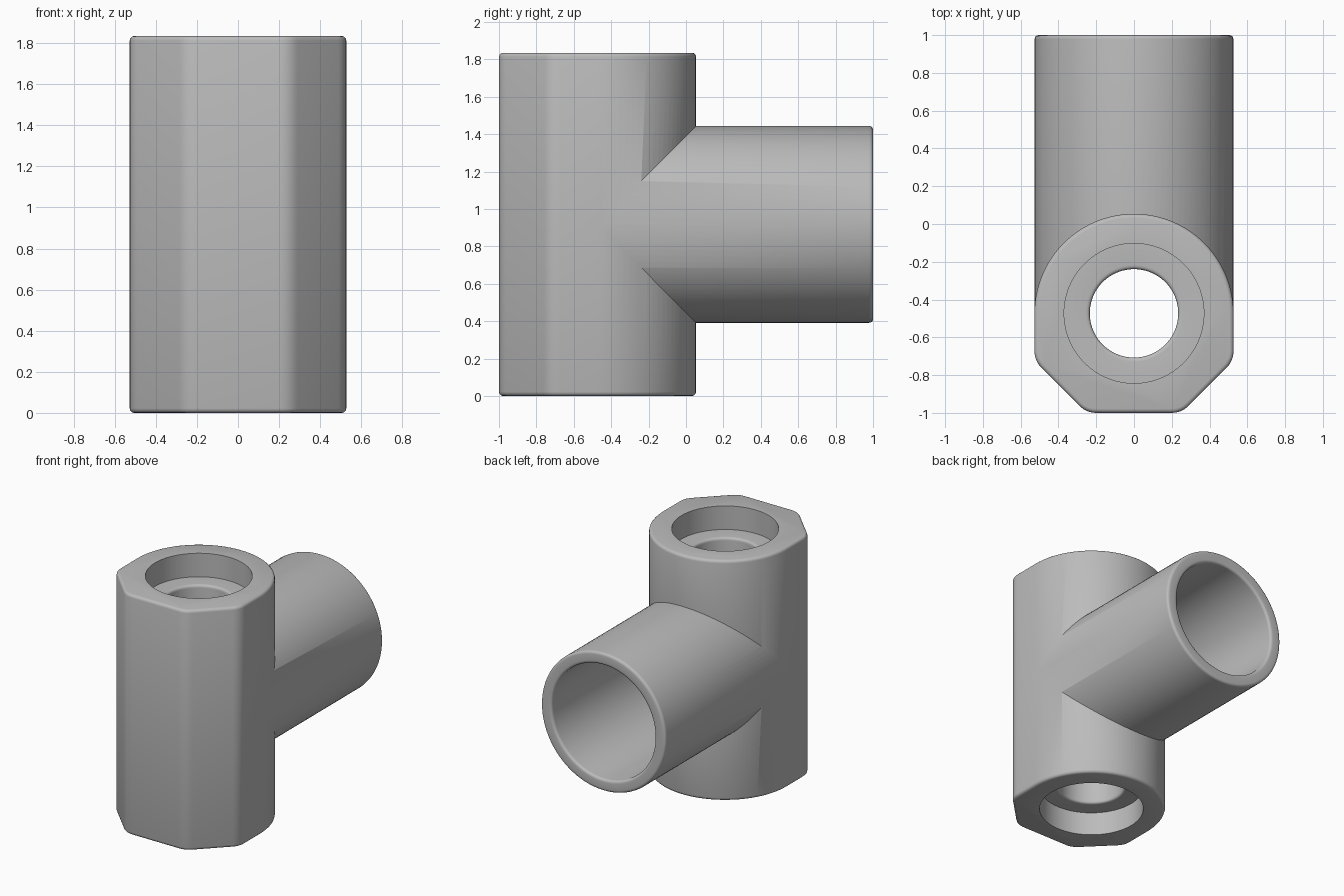
import bpy, bmesh, math
from mathutils import Vector, Matrix

if "Cube" in bpy.data.objects:
    bpy.data.objects.remove(bpy.data.objects["Cube"], do_unlink=True)

R = 0.527           # outer radius of both tubes
H = 1.835           # height of the upright body
YC = R - 1          # y of the upright axis
ROUND = 0.022       # small edge rounding
STEPS = 96

grey = bpy.data.materials.new("plain grey")
grey.use_nodes = True
grey.diffuse_color = (0.5, 0.5, 0.5, 1)
grey.node_tree.nodes["Principled BSDF"].inputs["Base Color"].default_value = (0.5, 0.5, 0.5, 1)


def add_object(name, bm):
    bmesh.ops.recalc_face_normals(bm, faces=bm.faces)
    mesh = bpy.data.meshes.new(name)
    bm.to_mesh(mesh)
    bm.free()
    mesh.materials.append(grey)
    obj = bpy.data.objects.new(name, mesh)
    bpy.context.collection.objects.link(obj)
    return obj


def round_corner(a, corner, b, size, steps=6):
    """Points of a soft corner between the directions to a and b."""
    a, corner, b = Vector(a), Vector(corner), Vector(b)
    p = corner + (a - corner).normalized() * size
    q = corner + (b - corner).normalized() * size
    ts = [i / steps for i in range(steps + 1)]
    return [p * (1 - t) ** 2 + corner * 2 * t * (1 - t) + q * t * t for t in ts]


def lathe(name, profile, matrix):
    """Solid of revolution about z; the profile starts and ends on the axis."""
    bm = bmesh.new()
    verts = [bm.verts.new((r, 0, z)) for r, z in profile]
    edges = [bm.edges.new(pair) for pair in zip(verts, verts[1:])]
    bmesh.ops.spin(bm, geom=verts + edges, cent=(0, 0, 0), axis=(0, 0, 1),
                   angle=math.tau, steps=STEPS, use_merge=True)
    bmesh.ops.remove_doubles(bm, verts=bm.verts, dist=1e-5)
    bm.transform(matrix)
    return add_object(name, bm)


# Upright body: round back, straight sides, chamfered front
cut = 0.275
side, front = (R, YC), (0, -1)
c1, c2 = (R, -1 + cut), (R - cut, -1)
right_half = round_corner(side, c1, c2, 0.055) + round_corner(c1, c2, front, 0.055)
left_half = [Vector((-p.x, p.y)) for p in right_half]
arc = [Vector((R * math.cos(t), YC + R * math.sin(t)))
       for t in (math.pi * i / 48 for i in range(49))]
outline = arc + left_half + right_half[::-1]

bm = bmesh.new()
base = bm.faces.new([bm.verts.new((p.x, p.y, 0)) for p in outline])
top = bmesh.ops.extrude_face_region(bm, geom=[base], use_keep_orig=True)
bmesh.ops.translate(bm, vec=(0, 0, H), verts=[v for v in top["geom"] if isinstance(v, bmesh.types.BMVert)])
bmesh.ops.recalc_face_normals(bm, faces=bm.faces)
rims = [e for e in bm.edges if abs(e.verts[0].co.z - e.verts[1].co.z) < 1e-4]
bmesh.ops.bevel(bm, geom=rims, offset=ROUND, segments=3, profile=0.5, affect='EDGES')
body = add_object("tee_fitting", bm)

# Side branch pointing backwards, then its socket
to_back = Matrix.Translation((0, 0, H / 2)) @ Matrix.Rotation(-math.pi / 2, 4, 'X')
rb = R - 0.001
outer_rim = [tuple(p) for p in round_corner((rb, 0), (rb, 1), (0, 1), ROUND, 4)]
branch = lathe("branch_tube", [(0, YC), (rb, YC)] + outer_rim + [(0, 1)], to_back)

rs = 0.435
inner_rim = [tuple(p) for p in round_corner((rs, 0), (rs, 1), (1, 1), ROUND, 4)]
socket = lathe("branch_socket_cutter",
               [(0, -0.05), (rs, -0.05)] + inner_rim + [(rs + ROUND, 1.1), (0, 1.1)], to_back)

# Upright bore with a wider recess at both ends
rc, rh, depth = 0.37, 0.234, 0.18
lip = [tuple(p) for p in round_corner((rc, depth), (rh, depth), (rh, 1), ROUND, 4)]
lower = [(0, -0.1), (rc, -0.1), (rc, depth)] + lip
upper = [(r, H - z) for r, z in reversed(lower)]
bore = lathe("bore_cutter", lower + upper, Matrix.Translation((0, YC, 0)))

# Join the tubes and cut the openings
bpy.context.view_layer.objects.active = body
for tool, operation in ((branch, 'UNION'), (socket, 'DIFFERENCE'), (bore, 'DIFFERENCE')):
    mod = body.modifiers.new(tool.name, 'BOOLEAN')
    mod.operation = operation
    mod.solver = 'EXACT'
    mod.object = tool
    bpy.ops.object.modifier_apply(modifier=mod.name)
    bpy.data.objects.remove(tool, do_unlink=True)

for obj in bpy.context.selected_objects:
    obj.select_set(False)
body.select_set(True)
bpy.ops.object.shade_smooth_by_angle(angle=math.radians(35))
